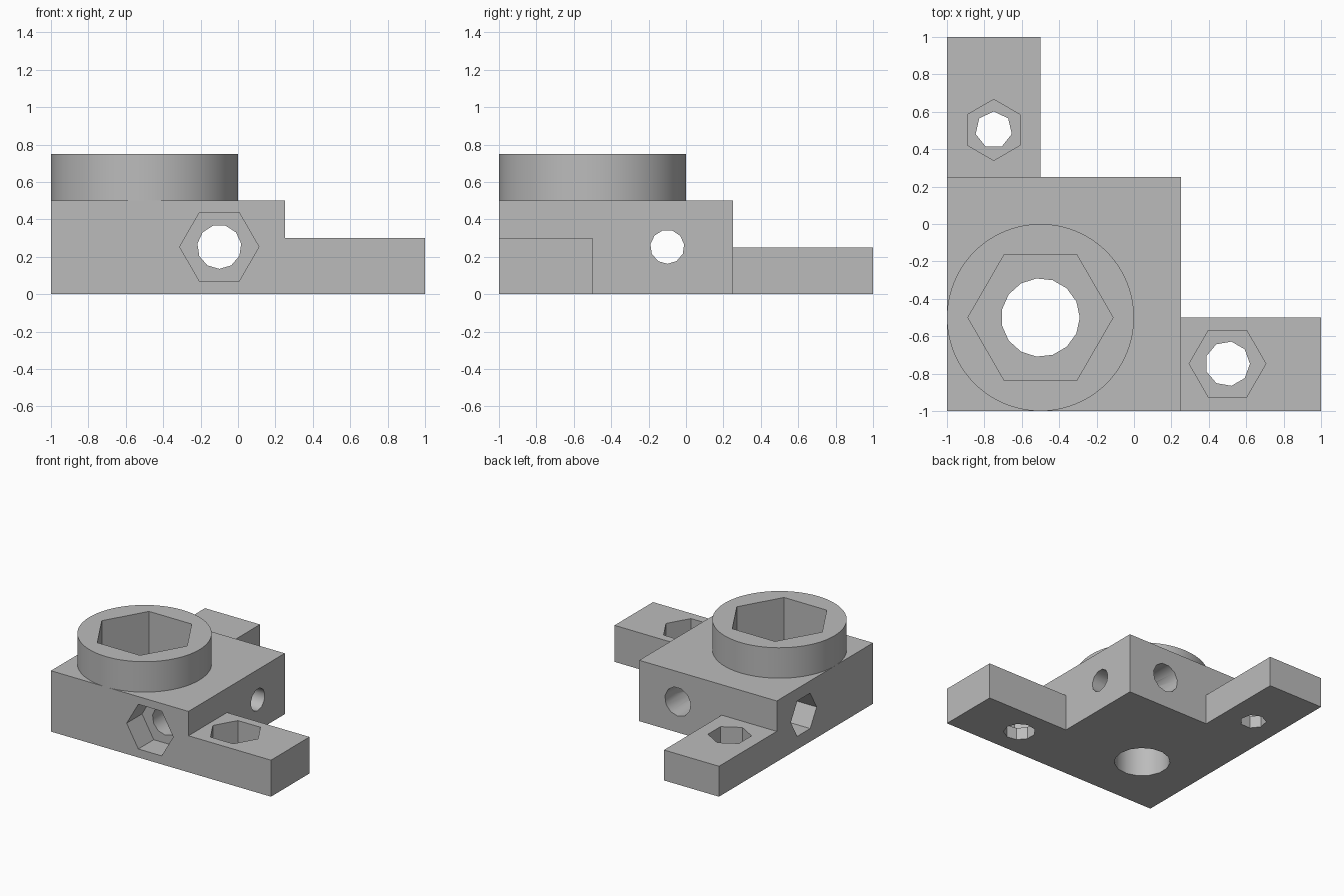
import bpy, math
from mathutils import Matrix, Vector

cube = bpy.data.objects.get("Cube")
if cube:
    bpy.data.objects.remove(cube, do_unlink=True)

grey = bpy.data.materials.new("plain grey")
grey.use_nodes = True
GREY = (0.5, 0.5, 0.5, 1)
grey.diffuse_color = GREY
grey.node_tree.nodes["Principled BSDF"].inputs["Base Color"].default_value = GREY


def finish(name):
    ob = bpy.context.object
    ob.name = ob.data.name = name
    ob.data.materials.append(grey)
    return ob


def box(name, low, high):
    low, high = Vector(low), Vector(high)
    bpy.ops.mesh.primitive_cube_add(size=1)
    ob = finish(name)
    ob.data.transform(Matrix.Translation((low + high) / 2) @ Matrix.Diagonal((*(high - low), 1)))
    return ob


def prism(name, start, end, radius, sides, first):
    """Prism between two points; its first corner points along 'first'."""
    start, end = Vector(start), Vector(end)
    axis = (end - start).normalized()
    x = Vector(first)
    y = axis.cross(x)
    turn = Matrix((x, y, axis)).transposed().to_4x4()
    bpy.ops.mesh.primitive_cylinder_add(vertices=sides, radius=radius, depth=(end - start).length)
    ob = finish(name)
    # the primitive starts its corners on +y
    ob.data.transform(Matrix.Translation((start + end) / 2) @ turn @ Matrix.Rotation(-math.pi / 2, 4, 'Z'))
    return ob


def cut(ob, *cutters):
    bpy.ops.object.select_all(action='DESELECT')
    bpy.context.view_layer.objects.active = ob
    ob.select_set(True)
    for c in cutters:
        c.hide_render = True
        mod = ob.modifiers.new("hole", 'BOOLEAN')
        mod.operation, mod.solver, mod.object = 'DIFFERENCE', 'EXACT', c
        bpy.ops.object.modifier_apply(modifier=mod.name)
    bpy.ops.object.shade_smooth_by_angle(angle=math.radians(37))


X, Y, UP, DOWN = (1, 0, 0), (0, 1, 0), (0, 0, 1), (0, 0, -1)

# Solid parts
block = box("main_block", (-1, -1, 0), (0.25, 0.25, 0.5))
side_arm = box("side_arm", (0.25, -1, 0), (1, -0.5, 0.3))
back_arm = box("back_arm", (-1, 0.25, 0), (-0.5, 1, 0.25))
boss = prism("round_boss", (-0.5, -0.5, 0.5), (-0.5, -0.5, 0.75), 0.5, 96, X)

# Large vertical bolt hole with its hexagonal socket
main_hole = prism("main_hole", (-0.5, -0.5, -0.1), (-0.5, -0.5, 0.45), 0.21, 15, X)
main_socket = prism("main_socket", (-0.5, -0.5, 0.4), (-0.5, -0.5, 0.9), 0.388, 6, X)

# Horizontal bolt holes with nut pockets on the front and left-hand faces
front_hole = prism("front_hole", (-0.1, -0.9, 0.253), (-0.1, 0.4, 0.253), 0.118, 11, DOWN)
front_pocket = prism("front_pocket", (-0.1, -1.1, 0.253), (-0.1, -0.8, 0.253), 0.212, 6, X)
cross_hole = prism("cross_hole", (-0.95, -0.1, 0.253), (0.4, -0.1, 0.253), 0.091, 11, DOWN)
cross_pocket = prism("cross_pocket", (-1.1, -0.1, 0.253), (-0.8, -0.1, 0.253), 0.168, 6, Y)

# Arm bolt holes with nut pockets
side_hole = prism("side_hole", (0.5, -0.747, -0.1), (0.5, -0.747, 0.2), 0.12, 9, X)
side_pocket = prism("side_pocket", (0.5, -0.747, 0.1), (0.5, -0.747, 0.4), 0.205, 6, X)
back_hole = prism("back_hole", (-0.75, 0.503, -0.1), (-0.75, 0.503, 0.2), 0.099, 7, Y)
back_pocket = prism("back_pocket", (-0.75, 0.503, 0.1), (-0.75, 0.503, 0.4), 0.163, 6, Y)

cut(block, main_hole, main_socket, front_hole, front_pocket, cross_hole, cross_pocket)
cut(boss, main_socket)
cut(side_arm, side_hole, side_pocket)
cut(back_arm, back_hole, back_pocket)

for c in (main_hole, main_socket, front_hole, front_pocket, cross_hole, cross_pocket,
          side_hole, side_pocket, back_hole, back_pocket):
    bpy.data.objects.remove(c, do_unlink=True)
